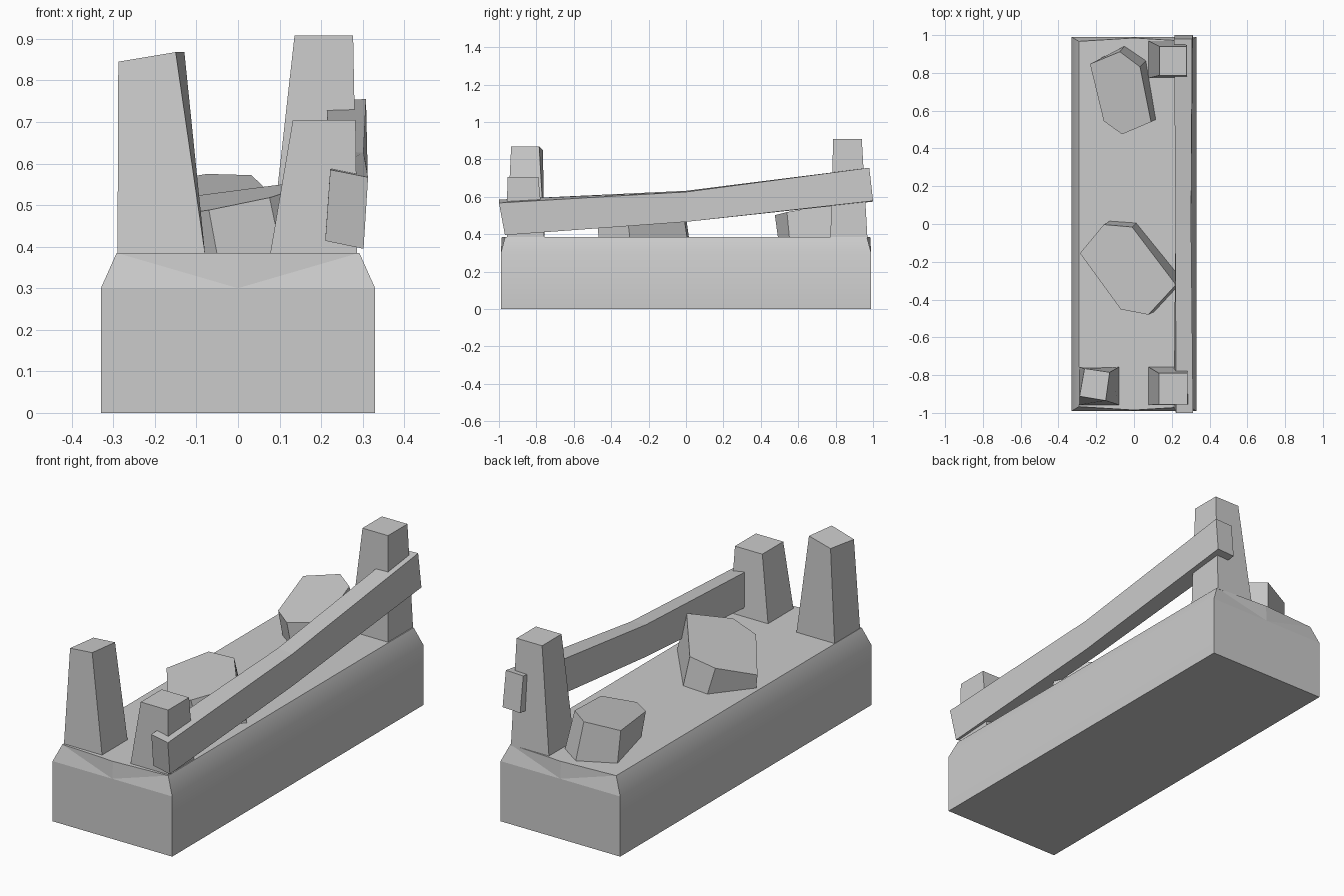
import bpy, bmesh

if "Cube" in bpy.data.objects:
    bpy.data.objects.remove(bpy.data.objects["Cube"])


def loft(name, rings, diagonals=(), smooth_sides=False):
    """Skin a stack of equal-sized point rings and cap both ends."""
    bm = bmesh.new()
    vr = [[bm.verts.new(p) for p in r] for r in rings]
    n = len(rings[0])
    for a, b in zip(vr, vr[1:]):
        for i in range(n):
            j = (i + 1) % n
            bm.faces.new((a[i], a[j], b[j], b[i]))
    bm.faces.new(vr[0][::-1])
    bm.faces.new(vr[-1])
    for (r1, i1), (r2, i2) in diagonals:
        bmesh.ops.connect_verts(bm, verts=[vr[r1][i1], vr[r2][i2]])
    bmesh.ops.recalc_face_normals(bm, faces=bm.faces[:])
    if smooth_sides:
        for f in bm.faces:
            f.smooth = abs(f.normal.x) > 0.8
    me = bpy.data.meshes.new(name)
    bm.to_mesh(me)
    bm.free()
    ob = bpy.data.objects.new(name, me)
    bpy.context.collection.objects.link(ob)
    return ob


def at(z, pts):
    return [(x, y, z) for x, y in pts]


def rect(x0, x1, y0, y1):
    return [(x0, y0), (x1, y0), (x1, y1), (x0, y1)]


def outline(x, y, ymid):
    return [(-x, -y), (0, -ymid), (x, -y), (x, y), (0, ymid), (-x, y)]


# Stone base with chamfered top and folded end faces
loft("base", [at(0, outline(.33, .99, .99)),
              at(.30, outline(.33, .99, .99)),
              at(.385, outline(.292, .967, .985))],
     diagonals=[((1, m), (2, c)) for m, c in ((1, 0), (1, 2), (4, 3), (4, 5))],
     smooth_sides=True)

# Tapered posts
FLOOR = .38
loft("back_right_post", [at(FLOOR, rect(.077, .287, .772, .97)),
                         at(.908, rect(.136, .277, .787, .94))])
loft("front_right_post", [at(FLOOR, rect(.077, .287, -.958, -.757)),
                          at(.705, rect(.132, .283, -.955, -.79))])
loft("front_left_post", [at(FLOOR, rect(-.29, -.079, -.958, -.757)),
                         [(-.288, -.912, .845), (-.15, -.935, .868),
                          (-.129, -.785, .868), (-.262, -.765, .848)]])

# Sloping rail, slightly bent in the middle
loft("rail", [
    [(.222, -1.0, .585), (.313, -1.0, .567), (.302, -.968, .395), (.21, -.968, .414)],
    [(.22, 0, .632), (.302, 0, .626), (.302, 0, .466), (.22, 0, .472)],
    [(.212, .98, .752), (.308, .98, .755), (.312, 1.0, .578), (.215, 1.0, .574)],
])

# Loose rocks with slanted tops
loft("middle_rock", [
    at(FLOOR, [(-.272, -.165), (-.05, -.45), (.105, -.467),
               (.26, -.30), (.012, .006), (-.128, .016)]),
    [(-.286, -.155, .457), (-.07, -.452, .488), (.076, -.48, .518),
     (.222, -.322, .565), (-.01, -.016, .528), (-.16, -.003, .515)],
])
loft("back_rock", [
    at(FLOOR, [(-.22, .855), (-.145, .56), (-.05, .492),
               (.116, .553), (.063, .865), (-.05, .942)]),
    [(-.233, .847, .548), (-.16, .545, .51), (-.063, .475, .502),
     (.09, .54, .518), (.032, .832, .572), (-.075, .912, .575)],
])
